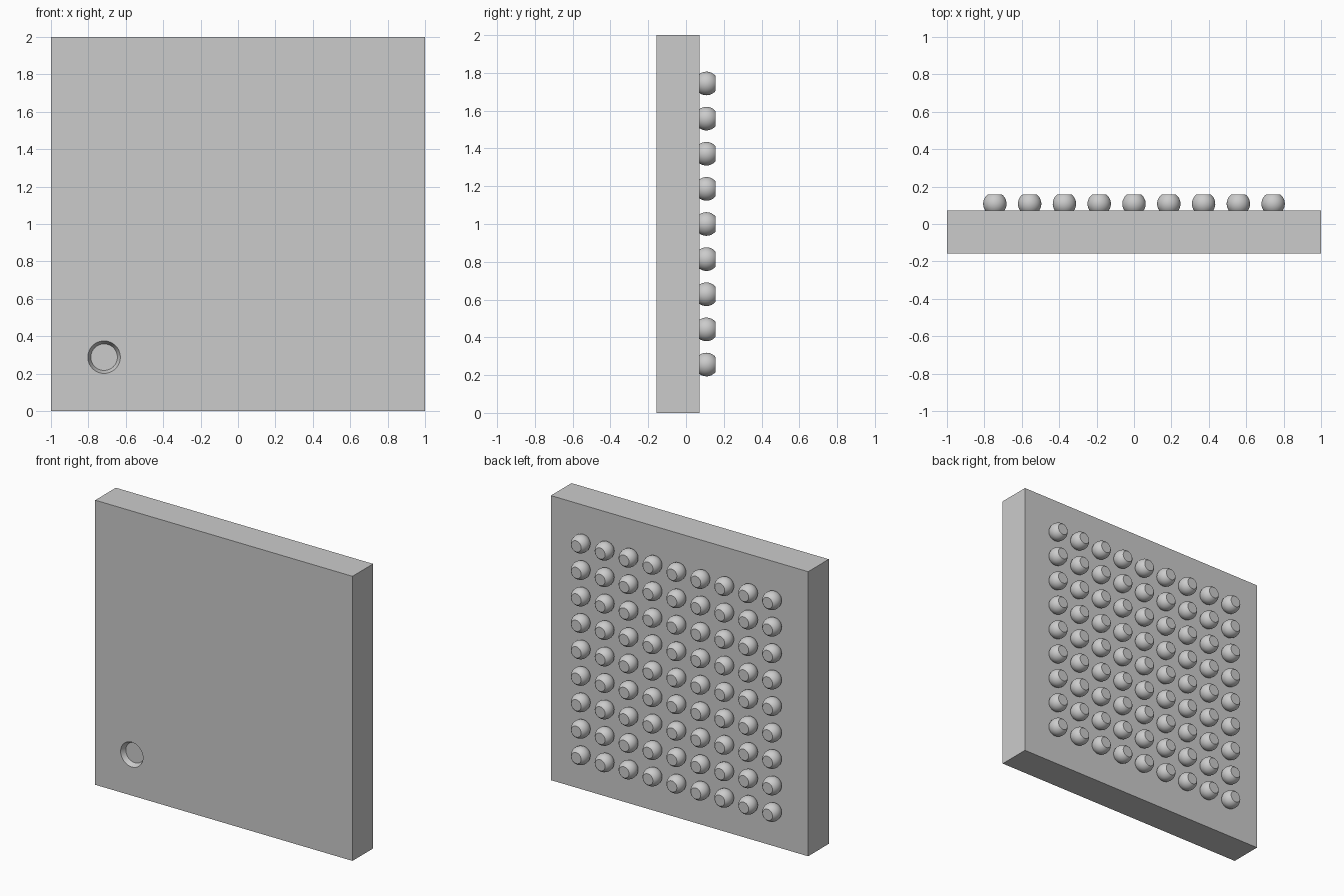
import bpy, bmesh, math

if "Cube" in bpy.data.objects:
    bpy.data.objects.remove(bpy.data.objects["Cube"])

FRONT, BACK, TIP = -0.157, 0.072, 0.157   # y of body front, body back, ball ends
BALL_R, BALL_Y = 0.0625, 0.108
PITCH, COUNT = 0.186, 9


def revolve_y(name, profile, location, segments=48):
    """Turn (radius, y) points into a closed solid around the y axis."""
    bm = bmesh.new()
    rings = []
    for r, y in profile:
        rings.append([bm.verts.new((r * math.cos(a), y, r * math.sin(a)))
                      for a in (2 * math.pi * i / segments for i in range(segments))])
    for lo, hi in zip(rings, rings[1:]):
        for i in range(segments):
            j = (i + 1) % segments
            bm.faces.new((lo[i], lo[j], hi[j], hi[i]))
    bm.faces.new(rings[0])
    bm.faces.new(rings[-1])
    bmesh.ops.recalc_face_normals(bm, faces=bm.faces)
    mesh = bpy.data.meshes.new(name)
    bm.to_mesh(mesh)
    bm.free()
    obj = bpy.data.objects.new(name, mesh)
    obj.location = location
    bpy.context.collection.objects.link(obj)
    return obj


def smooth(obj):
    bpy.ops.object.select_all(action='DESELECT')
    obj.select_set(True)
    bpy.context.view_layer.objects.active = obj
    bpy.ops.object.shade_smooth_by_angle(angle=math.radians(30))


# Square package body
bpy.ops.mesh.primitive_cube_add(size=1, location=(0, (FRONT + BACK) / 2, 1))
body = bpy.context.object
body.name = "package_body"
body.scale = (2, BACK - FRONT, 2)
bpy.ops.object.transform_apply(location=False, rotation=False, scale=True)

# Tapered corner dimple cut into the front face
depth, slope = 0.035, (0.087 - 0.071) / 0.035
cutter = revolve_y("dimple_cutter",
                   [(0.087 + slope * 0.02, -0.02), (0.071, depth)],
                   (-0.716, FRONT, 0.288))
cutter.hide_render = True
cut = body.modifiers.new("dimple", 'BOOLEAN')
cut.operation = 'DIFFERENCE'
cut.solver = 'EXACT'
cut.object = cutter
bpy.context.view_layer.objects.active = body
bpy.ops.object.modifier_apply(modifier=cut.name)
bpy.data.objects.remove(cutter)
smooth(body)

# Grid of flattened contact balls on the back face
y0, y1, steps = BACK - 0.002 - BALL_Y, TIP - BALL_Y, 10
a0, a1 = math.asin(y0 / BALL_R), math.asin(y1 / BALL_R)
angles = [a0 + (a1 - a0) * i / steps for i in range(steps + 1)]
profile = [(BALL_R * math.cos(a), BALL_R * math.sin(a)) for a in angles]
half = PITCH * (COUNT - 1) / 2
balls = revolve_y("contact_balls", profile, (-half, BALL_Y, 1 - half), 32)
smooth(balls)
for label, step in (("columns", (PITCH, 0, 0)), ("rows", (0, 0, PITCH))):
    arr = balls.modifiers.new(label, 'ARRAY')
    arr.count = COUNT
    arr.use_relative_offset = False
    arr.use_constant_offset = True
    arr.constant_offset_displace = step
